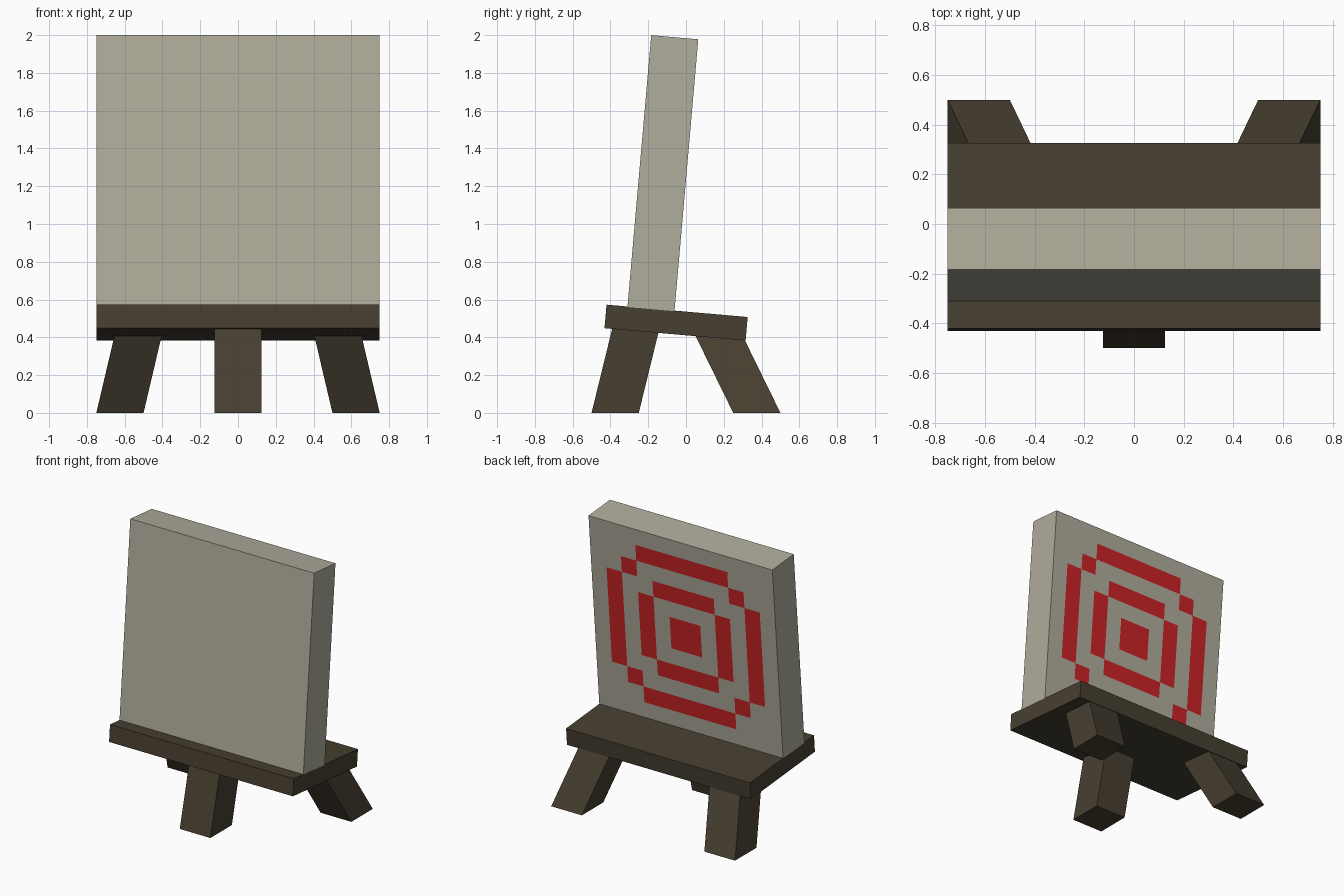
import bpy, bmesh, math
from mathutils import Vector

cube = bpy.data.objects.get("Cube")
if cube:
    bpy.data.objects.remove(cube, do_unlink=True)

TILT = math.radians(-5)


def material(name, srgb):
    lin = [((c / 255 + 0.055) / 1.055) ** 2.4 for c in srgb] + [1.0]
    m = bpy.data.materials.new(name)
    m.use_nodes = True
    m.diffuse_color = lin
    bsdf = m.node_tree.nodes["Principled BSDF"]
    bsdf.inputs["Base Color"].default_value = lin
    bsdf.inputs["Roughness"].default_value = 0.9
    return m


pale = material("pale_grey", (176, 173, 156))
red = material("target_red", (203, 35, 38))
wood = material("dark_wood", (71, 63, 49))


def box(size):
    bm = bmesh.new()
    bmesh.ops.create_cube(bm, size=1)
    bmesh.ops.scale(bm, vec=size, verts=bm.verts)
    return bm


def finish(bm, name, mats, location=(0, 0, 0), tilt=0.0):
    me = bpy.data.meshes.new(name)
    bm.to_mesh(me)
    bm.free()
    for m in mats:
        me.materials.append(m)
    ob = bpy.data.objects.new(name, me)
    ob.location = location
    ob.rotation_euler.x = tilt
    bpy.context.collection.objects.link(ob)
    return ob


def is_red(u, v):
    """Square target rings, measured in pixels from the centre."""
    far, near = max(abs(u), abs(v)), min(abs(u), abs(v))
    return (far < 2                              # bullseye
            or (4 < far < 6 and near < 4)        # inner ring
            or (8 < far < 10 and near < 6)       # outer ring
            or (6 < near and far < 8))           # outer ring corners


# Target board, sliced along the pattern lines, pattern on the back
W, T, H = 1.5, 0.25, 1.445
px, pz = W / 24, H / 24
bm = box((W, T, H))
for k in (2, 4, 6, 8, 10):
    for s in (-k, k):
        for co, no in (((s * px, 0, 0), (1, 0, 0)), ((0, 0, s * pz), (0, 0, 1))):
            bmesh.ops.bisect_plane(bm, geom=bm.verts[:] + bm.edges[:] + bm.faces[:],
                                   plane_co=co, plane_no=no)
bm.normal_update()
for f in bm.faces:
    c = f.calc_center_median()
    if f.normal.y > 0.9 and is_red(c.x / px, c.z / pz):
        f.material_index = 1
finish(bm, "target_board", [pale, red], (0, -0.1225, 1.269), TILT)

# Tilted base plank
finish(box((1.5, 0.75, 0.125)), "base_plank", [wood], (0, -0.0525, 0.478), TILT)


# Sheared square legs, their tops sunk into the plank
def leg(name, x, y, lean_x, lean_y, height):
    bm = box((0.25, 0.25, height))
    for v in bm.verts:
        h = v.co.z + height / 2
        v.co += Vector((x + lean_x * h, y + lean_y * h, height / 2))
    finish(bm, name, [wood])


leg("front_leg", 0, -0.375, 0, 0.245, 0.47)
for side, s in (("left", 1), ("right", -1)):
    leg("back_leg_" + side, s * 0.625, 0.375, s * -0.235, -0.49, 0.43)
